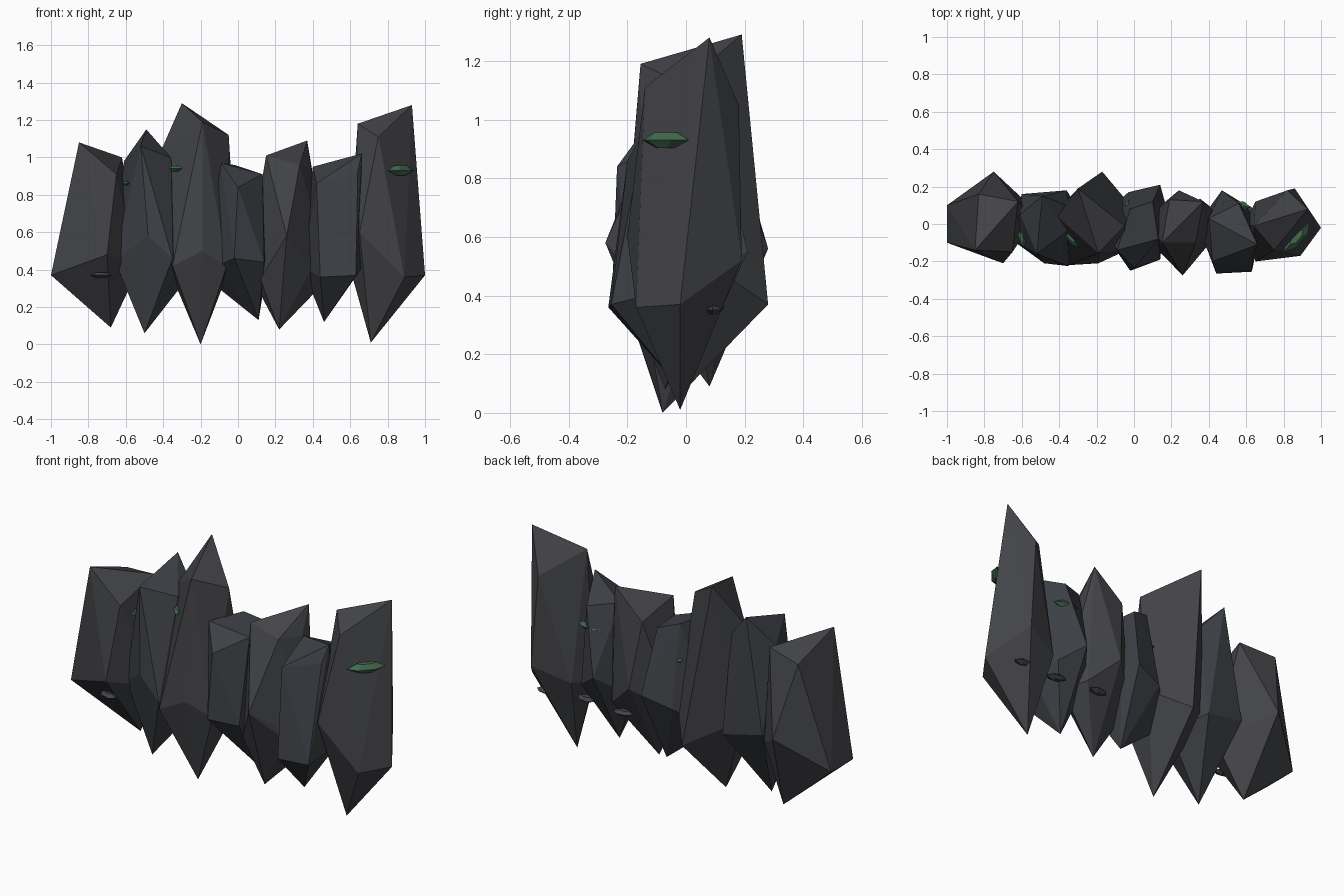
import bpy, bmesh
from math import cos, sin, tau
from mathutils import Matrix, Vector


def material(name, rgb):
    m = bpy.data.materials.new(name)
    m.diffuse_color = (*rgb, 1)
    return m


charcoal = material("charcoal", (0.056, 0.057, 0.064))
slate = material("slate", (0.046, 0.051, 0.06))
moss = material("moss", (0.053, 0.14, 0.075))


def hull(name, points, mat):
    """Faceted solid wrapped around a few corner points."""
    bm = bmesh.new()
    for p in points:
        bm.verts.new(p)
    bmesh.ops.convex_hull(bm, input=bm.verts)
    loose = [v for v in bm.verts if not v.link_faces]
    bmesh.ops.delete(bm, geom=loose, context='VERTS')
    bmesh.ops.recalc_face_normals(bm, faces=bm.faces)
    me = bpy.data.meshes.new(name)
    bm.to_mesh(me)
    bm.free()
    me.materials.append(mat)
    ob = bpy.data.objects.new(name, me)
    bpy.context.collection.objects.link(ob)
    return ob


def rock(name, tip, belt, top, mat):
    """Pointed shard: bottom tip, wide belt, narrower slanted top."""
    return hull(name, [tip] + belt + top, mat)


def lens(name, centre, angle, length, width, height, mat):
    """Flat six-sided patch lying along an angle in plan."""
    turn = Matrix.Rotation(angle, 3, 'Z')
    pts = []
    for scale, z in ((1, 0), (0.5, 0.5), (0.4, -0.5)):
        for i in range(6):
            a = tau * i / 6
            local = Vector((cos(a) * length / 2 * scale,
                            sin(a) * width / 2 * scale, z * height))
            pts.append(turn @ local + Vector(centre))
    return hull(name, pts, mat)


# Row of seven overlapping shards, left to right
rock("shard_1", (-.68, .08, .09),
     [(-1, -.1, .37), (-1, .1, .37), (-.75, .28, .56), (-.6, .14, .45), (-.53, .03, .41), (-.7, -.21, .48)],
     [(-.85, -.14, 1.08), (-.62, .12, 1.0), (-.65, -.15, .91), (-.83, .16, .97)], charcoal)
rock("shard_2", (-.5, -.07, .06),
     [(-.66, -.08, .45), (-.48, -.21, .58), (-.35, -.225, .46), (-.25, 0, .38), (-.36, .18, .45), (-.6, .16, .5)],
     [(-.49, .15, 1.15), (-.52, -.16, 1.06), (-.36, -.04, 1.0), (-.36, .1, 1.0), (-.61, .05, .98)], slate)
rock("shard_3", (-.2, -.08, 0),
     [(-.35, -.22, .42), (-.19, -.21, .5), (-.06, -.15, .42), (-.01, .09, .5), (-.17, .28, .37), (-.41, .07, .5)],
     [(-.3, .19, 1.29), (-.19, -.155, 1.19), (-.05, -.01, 1.12), (-.41, .04, 1.04)], charcoal)
rock("shard_4", (.11, .02, .13),
     [(-.11, -.12, .42), (-.19, .02, .37), (-.02, -.25, .46), (.14, -.19, .44), (.17, .1, .5), (.14, .21, .55),
      (-.03, .17, .5)],
     [(-.09, -.14, .97), (0, -.235, .84), (.13, -.08, .91), (.1, .12, .92), (-.02, .08, .96)], slate)
rock("shard_5", (.22, -.07, .08),
     [(.12, -.13, .35), (.26, -.275, .58), (.39, -.12, .4), (.49, 0, .36), (.4, .1, .4), (.24, .18, .55),
      (.05, .02, .4)],
     [(.15, -.1, 1.01), (.37, .12, 1.09), (.33, -.1, .96), (.19, .13, .93), (.39, .03, .95)], charcoal)
rock("shard_6", (.46, -.05, .12),
     [(.44, -.265, .36), (.63, -.255, .37), (.67, -.05, .42), (.6, .1, .45), (.47, .18, .55), (.34, 0, .42)],
     [(.4, .03, .95), (.66, -.11, 1.02), (.64, -.15, .92), (.42, -.2, .86), (.56, .11, .92)], slate)
rock("shard_7", (.71, -.02, .01),
     [(.89, -.17, .36), (1, -.02, .37), (.86, .19, .52), (.65, .12, .45), (.59, 0, .44), (.65, -.2, .6)],
     [(.93, .08, 1.28), (.64, -.01, 1.18), (.75, -.14, 1.11), (.82, .18, 1.05)], charcoal)

# Moss patches on the upper faces
for i, (centre, angle, length) in enumerate([
        ((.87, -.07, .93), .85, .21), ((-.335, -.075, .94), -.9, .12),
        ((-.6, -.08, .86), -1.3, .09), ((.55, .1, .8), -.15, .15),
        ((-.035, .09, .76), 1.4, .08)]):
    lens(f"moss_patch_{i + 1}", centre, angle, length, length * .37, length * .25, moss)

# Small stone chips half buried around the belt
for i, (centre, angle) in enumerate([
        ((-.73, -.14, .37), -.3), ((.83, .09, .35), 0),
        ((.59, .07, .36), -.2), ((.33, .1, .36), .1)]):
    lens(f"stone_chip_{i + 1}", centre, angle, .12, .07, .03, charcoal)
